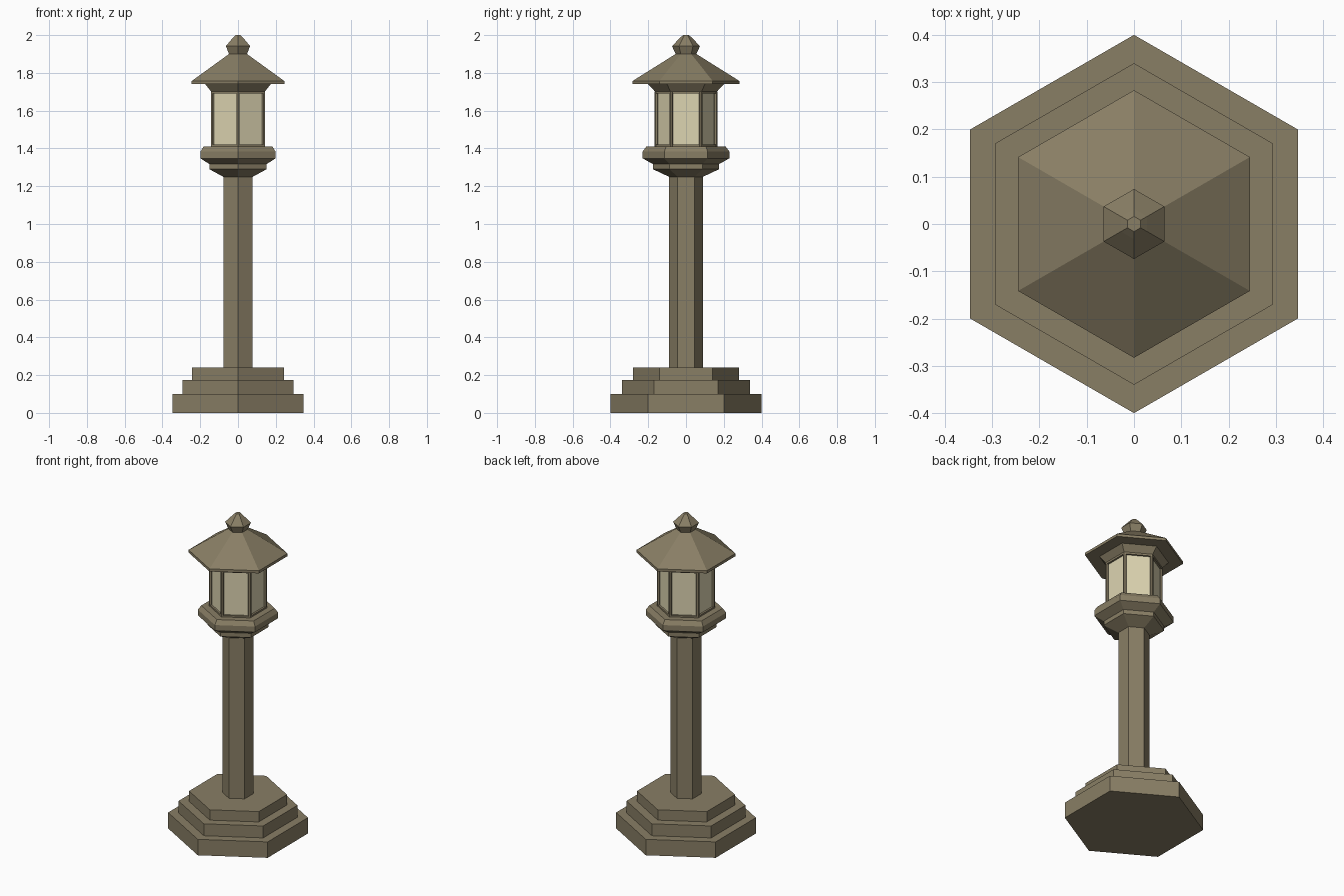
import bpy, bmesh
from math import sin, cos, pi, radians

if "Cube" in bpy.data.objects:
    bpy.data.objects.remove(bpy.data.objects["Cube"])


def material(name, rgb):
    m = bpy.data.materials.new(name)
    m.diffuse_color = (*rgb, 1)
    m.use_nodes = True
    m.node_tree.nodes["Principled BSDF"].inputs["Base Color"].default_value = m.diffuse_color
    return m


STONE = material("bronze_stone", (0.25, 0.21, 0.13))
GLASS = material("warm_glass", (0.72, 0.66, 0.44))


def hex_solid(name, profile, mat=STONE, center=(0, 0), turn=90):
    """Six-sided solid from (corner radius, z) pairs, bottom to top."""
    bm = bmesh.new()
    rings = []
    for r, z in profile:
        angles = [radians(turn) + k * pi / 3 for k in range(6)]
        rings.append([bm.verts.new((center[0] + r * cos(a), center[1] + r * sin(a), z))
                      for a in angles])
    for low, high in zip(rings, rings[1:]):
        for k in range(6):
            n = (k + 1) % 6
            bm.faces.new((low[k], low[n], high[n], high[k]))
    bm.faces.new(rings[0][::-1])
    bm.faces.new(rings[-1])
    mesh = bpy.data.meshes.new(name)
    bm.to_mesh(mesh)
    bm.free()
    mesh.materials.append(mat)
    obj = bpy.data.objects.new(name, mesh)
    bpy.context.collection.objects.link(obj)
    return obj


# Stepped base and post
hex_solid("stepped_base", [(0.40, 0), (0.40, 0.10), (0.34, 0.10), (0.34, 0.175),
                           (0.28, 0.175), (0.28, 0.24)])
hex_solid("post", [(0.09, 0.24), (0.09, 1.25)])

# Flared bracket and lantern platform
hex_solid("bracket", [(0.09, 1.25), (0.175, 1.29), (0.175, 1.317)])
hex_solid("platform", [(0.175, 1.317), (0.23, 1.348), (0.23, 1.383), (0.21, 1.41)])

# Lantern: glass, corner bars, top and bottom rails
hex_solid("lantern_glass", [(0.152, 1.41), (0.152, 1.70)], GLASS)
for k in range(6):
    a = pi / 2 + k * pi / 3
    hex_solid(f"corner_bar_{k + 1}", [(0.01, 1.41), (0.01, 1.70)],
              center=(0.156 * cos(a), 0.156 * sin(a)))
hex_solid("bottom_rail", [(0.165, 1.41), (0.165, 1.42)])
hex_solid("top_collar", [(0.165, 1.69), (0.165, 1.702), (0.20, 1.74)])

# Roof and finial
hex_solid("roof", [(0.283, 1.74), (0.283, 1.757), (0.055, 1.90)])
hex_solid("finial", [(0.055, 1.90), (0.074, 1.942), (0.032, 1.985), (0.016, 2.0)])
